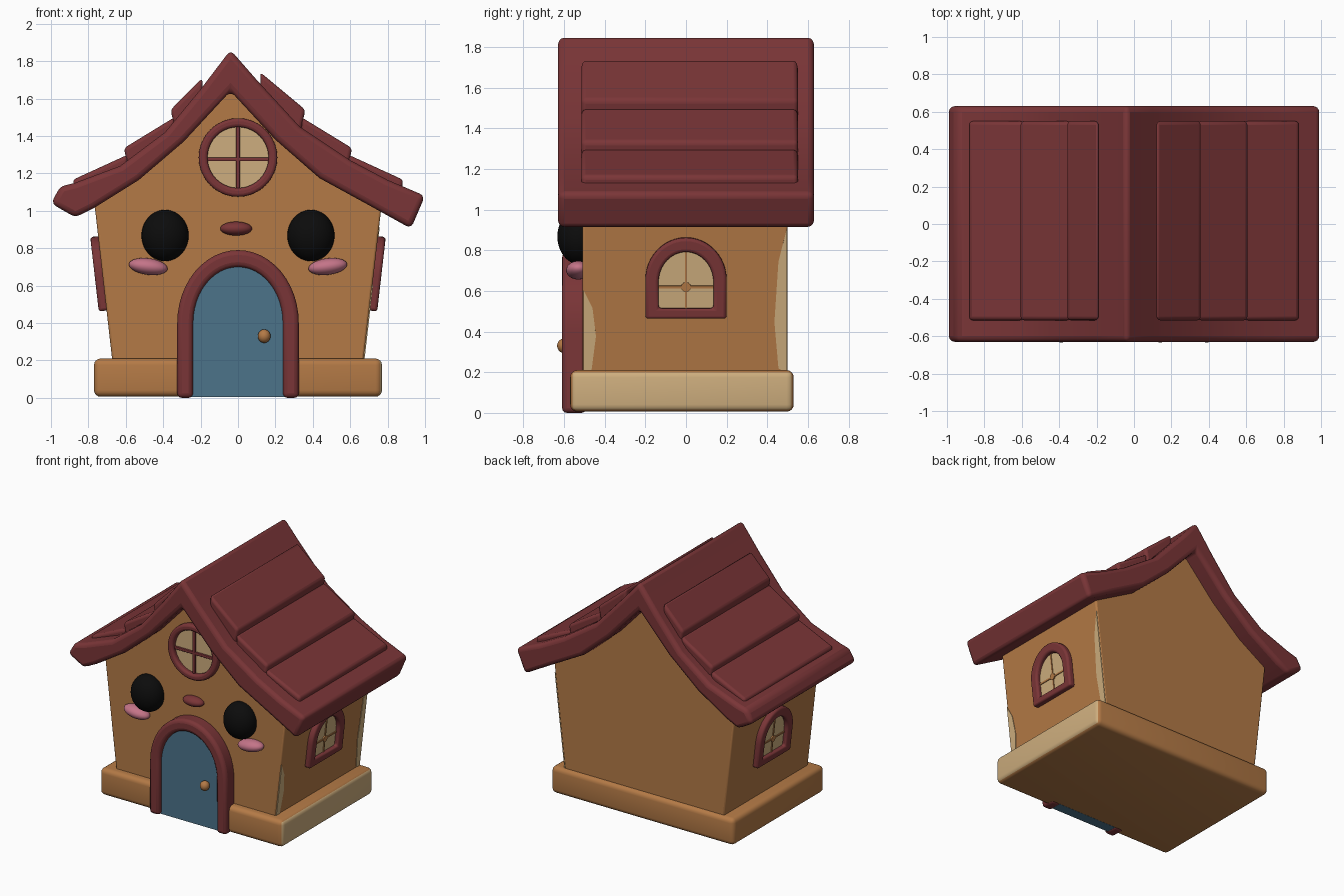
import bpy, bmesh, math
from mathutils import Matrix, Vector

if "Cube" in bpy.data.objects:
    bpy.data.objects.remove(bpy.data.objects["Cube"])


def material(name, r, g, b):
    col = [(c / 255 / 12.92 if c < 11 else ((c / 255 + 0.055) / 1.055) ** 2.4) for c in (r, g, b)] + [1]
    m = bpy.data.materials.new(name)
    m.use_nodes = True
    m.diffuse_color = col
    node = m.node_tree.nodes["Principled BSDF"]
    node.inputs["Base Color"].default_value = col
    node.inputs["Roughness"].default_value = 0.8
    return m


RED = material("roof red", 122, 53, 55)
TAN = material("warm tan", 180, 122, 70)
CREAM = material("pale cream", 206, 174, 126)
BLUE = material("door blue", 76, 115, 138)
BLACK = material("eye black", 12, 12, 12)
PINK = material("cheek pink", 196, 116, 136)


def finish(name, bm, mats, bevel=0.0, matrix=None, segments=3):
    bmesh.ops.recalc_face_normals(bm, faces=bm.faces)
    mesh = bpy.data.meshes.new(name)
    bm.to_mesh(mesh)
    bm.free()
    ob = bpy.data.objects.new(name, mesh)
    bpy.context.collection.objects.link(ob)
    for m in mats:
        mesh.materials.append(m)
    if matrix:
        ob.matrix_world = matrix
    if bevel:
        mod = ob.modifiers.new("soft edges", "BEVEL")
        mod.width, mod.segments = bevel, segments
        mod.limit_method, mod.angle_limit = "ANGLE", math.radians(40)
    bpy.ops.object.select_all(action="DESELECT")
    ob.select_set(True)
    bpy.context.view_layer.objects.active = ob
    bpy.ops.object.shade_smooth_by_angle(angle=math.radians(40))
    return ob


def prism(name, pts, y0, y1, mat, bevel=0.0, matrix=None):
    """Extrude an (x, z) outline from y0 to y1."""
    bm = bmesh.new()
    face = bm.faces.new([bm.verts.new((x, y0, z)) for x, z in pts])
    ext = bmesh.ops.extrude_face_region(bm, geom=[face])
    verts = [v for v in ext["geom"] if isinstance(v, bmesh.types.BMVert)]
    bmesh.ops.translate(bm, verts=verts, vec=(0, y1 - y0, 0))
    return finish(name, bm, [mat], bevel, matrix)


def band(name, outer, inner, y0, y1, mat, closed, bevel, matrix=None):
    """Extrude the strip between two matching outlines."""
    bm = bmesh.new()
    a = [bm.verts.new((x, y0, z)) for x, z in outer]
    b = [bm.verts.new((x, y0, z)) for x, z in inner]
    n = len(a)
    faces = [bm.faces.new((a[i], a[(i + 1) % n], b[(i + 1) % n], b[i]))
             for i in range(n if closed else n - 1)]
    ext = bmesh.ops.extrude_face_region(bm, geom=faces)
    verts = [v for v in ext["geom"] if isinstance(v, bmesh.types.BMVert)]
    bmesh.ops.translate(bm, verts=verts, vec=(0, y1 - y0, 0))
    return finish(name, bm, [mat], bevel, matrix)


def arch(w, bottom, spring, top, steps=24):
    arc = [math.pi * i / steps for i in range(steps + 1)]
    return [(w, bottom)] + [(w * math.cos(t), spring + (top - spring) * math.sin(t))
                            for t in arc] + [(-w, bottom)]


def circle(r, cz, steps=40):
    return [(r * math.cos(2 * math.pi * i / steps), cz + r * math.sin(2 * math.pi * i / steps))
            for i in range(steps)]


def rect(x, z, w, h):
    return [(x - w / 2, z - h / 2), (x + w / 2, z - h / 2), (x + w / 2, z + h / 2), (x - w / 2, z + h / 2)]


def ellipsoid(name, loc, size, mat, tilt=0.0):
    bm = bmesh.new()
    bmesh.ops.create_uvsphere(bm, u_segments=32, v_segments=20, radius=1)
    m = Matrix.Translation(loc) @ Matrix.Rotation(tilt, 4, "Y") @ Matrix.Diagonal((*size, 1))
    bmesh.ops.transform(bm, matrix=m, verts=bm.verts)
    return finish(name, bm, [mat])


# Plinth, with one pale side
bm = bmesh.new()
bmesh.ops.create_cube(bm, size=1)
bmesh.ops.transform(bm, verts=bm.verts, matrix=Matrix.Translation((0, -0.02, 0.108))
                    @ Matrix.Diagonal((1.54, 1.1, 0.204, 1)))
bmesh.ops.bevel(bm, geom=bm.edges[:], offset=0.035, segments=4, profile=0.5, affect="EDGES")
bm.normal_update()
for f in bm.faces:
    f.material_index = 1 if f.normal.x > 0.6 else 0
finish("plinth", bm, [TAN, CREAM])

# Flared walls with gables
walls = [(-0.67, 0.18), (0.67, 0.18), (0.77, 1.05), (0.435, 1.25),
         (-0.04, 1.75), (-0.53, 1.22), (-0.77, 1.06)]
prism("walls", walls, -0.51, 0.5, TAN, 0.012)

# Curved roof
roof_top = [(-0.95, 1.13), (-0.87, 1.15), (-0.63, 1.24), (-0.39, 1.42), (-0.2, 1.65), (-0.04, 1.86),
            (0.1, 1.70), (0.33, 1.45), (0.6, 1.27), (0.8, 1.165), (1.0, 1.08)]
roof_under = [(0.925, 0.905), (0.7, 1.03), (0.435, 1.175), (0.2, 1.38), (-0.04, 1.64),
              (-0.29, 1.37), (-0.53, 1.165), (-0.77, 1.015), (-0.87, 0.965), (-1.0, 1.04)]
prism("roof", roof_top + roof_under, -0.63, 0.63, RED, 0.03)

# Overlapping roof boards: upper end, lower end
boards = [((0.12, 1.74), (0.36, 1.54)), ((0.34, 1.5), (0.61, 1.335)), ((0.59, 1.3), (0.885, 1.165))]
for side, label in ((1, "left"), (-1, "right")):
    for i, ((x0, z0), (x1, z1)) in enumerate(boards):
        if side < 0 and i == 0:
            x0, z0 = 0.19, 1.71
        pts = [(side * x0, z0), (side * x1, z1), (side * (x1 - 0.03), z1 - 0.14), (side * x0, z0 - 0.12)]
        prism(f"{label}_roof_board_{i + 1}", pts, -0.515, 0.55, RED, 0.02)

# Door
band("door_frame", arch(0.325, 0, 0.4, 0.79), arch(0.24, 0, 0.4, 0.7), -0.61, -0.49, RED, False, 0.025)
prism("door", arch(0.25, 0.005, 0.4, 0.71), -0.578, -0.5, BLUE)
ellipsoid("door_knob", (0.14, -0.6, 0.33), (0.034, 0.034, 0.036), TAN)

# Round gable window
band("round_window_frame", circle(0.21, 1.285), circle(0.163, 1.285), -0.555, -0.5, RED, True, 0.016)
prism("round_window_glass", circle(0.17, 1.285), -0.519, -0.5, CREAM)
prism("round_window_upright", rect(0, 1.285, 0.02, 0.33), -0.535, -0.51, RED, 0.005)
prism("round_window_crossbar", rect(0, 1.275, 0.33, 0.02), -0.535, -0.51, RED, 0.005)

# Face
ellipsoid("nose", (-0.01, -0.52, 0.905), (0.085, 0.05, 0.037), RED)
for s, label in ((1, "left"), (-1, "right")):
    ellipsoid(f"{label}_eye", (s * 0.39, -0.525, 0.868), (0.126, 0.108, 0.137), BLACK)
    ellipsoid(f"{label}_cheek", (s * 0.48, -0.53, 0.702), (0.104, 0.06, 0.044), PINK, -s * 0.13)

# Side windows, leaning with the walls
lean = math.atan2(0.1, 0.87)
for s, label in ((1, "left"), (-1, "right")):
    m = (Matrix.Translation((s * 0.649, 0, 0)) @ Matrix.Rotation(s * lean, 4, "Y")
         @ Matrix.Rotation(s * math.pi / 2, 4, "Z"))
    band(f"{label}_window_frame", arch(0.2, 0.47, 0.66, 0.87), arch(0.135, 0.52, 0.65, 0.8),
         -0.042, 0.01, RED, True, 0.015, m)
    prism(f"{label}_window_glass", arch(0.145, 0.51, 0.65, 0.81), -0.009, 0.01, CREAM, 0, m)
    prism(f"{label}_window_upright", rect(0, 0.66, 0.01, 0.29), -0.015, 0, TAN, 0, m)
    prism(f"{label}_window_crossbar", rect(0, 0.625, 0.28, 0.012), -0.015, 0, TAN, 0, m)
    prism(f"{label}_window_boss", circle(0.024, 0.625, 16), -0.018, 0, TAN, 0, m)
    if s > 0:
        # Pale worn patches at the corners of one wall
        front = [(-0.505, 0.2), (-0.465, 0.21), (-0.443, 0.38), (-0.46, 0.52), (-0.505, 0.61)]
        back = [(0.498, 0.2), (0.455, 0.22), (0.435, 0.45), (0.455, 0.75), (0.498, 0.92)]
        prism("front_worn_patch", front, -0.004, 0.003, CREAM, 0, m)
        prism("back_worn_patch", back, -0.004, 0.003, CREAM, 0, m)
